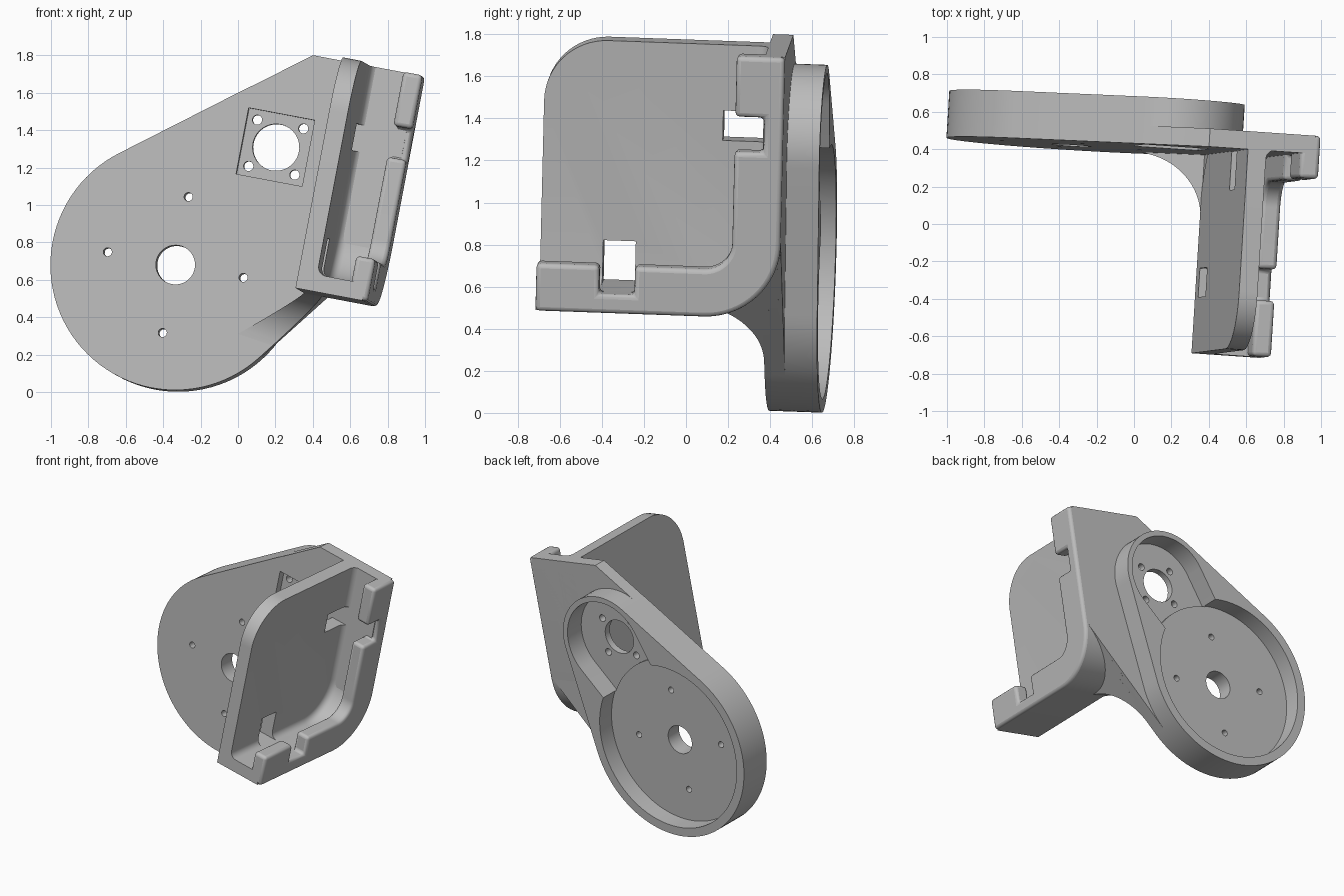
import bpy, bmesh
from math import sin, cos, radians, pi
from mathutils import Matrix, Vector
from mathutils.geometry import convex_hull_2d

if "Cube" in bpy.data.objects:
    bpy.data.objects.remove(bpy.data.objects["Cube"])

# The whole bracket stands slightly turned and tilted
depth = Vector((.062, .9975, -.036)).normalized()
up = Vector((.187, .024, .982))
up = (up - depth * up.dot(depth)).normalized()
side = depth.cross(up)
FRAME = Matrix((side, depth, up)).transposed().to_4x4()

grey = bpy.data.materials.new("plain grey")
grey.use_nodes = True
COLOUR = (.5, .5, .5, 1)
grey.diffuse_color = COLOUR
grey.node_tree.nodes["Principled BSDF"].inputs["Base Color"].default_value = COLOUR


def arc(cx, cy, r, a0, a1, n=16):
    angles = [radians(a0 + (a1 - a0) * i / n) for i in range(n + 1)]
    return [(cx + r * cos(a), cy + r * sin(a)) for a in angles]


def circle(c, r, n=64):
    return arc(c[0], c[1], r, 0, 360, n)[:-1]


def rect(x0, x1, y0, y1):
    return [(x0, y0), (x1, y0), (x1, y1), (x0, y1)]


def hull(pts):
    return [pts[i] for i in convex_hull_2d([Vector(p) for p in pts])]


def solid(name, rings):
    """Closed solid skinned through rings of equal length."""
    bm = bmesh.new()
    loops = [[bm.verts.new(p) for p in ring] for ring in rings]
    n = len(loops[0])
    for a, b in zip(loops, loops[1:]):
        for i in range(n):
            j = (i + 1) % n
            bm.faces.new((a[i], a[j], b[j], b[i]))
    bm.faces.new(loops[0][::-1])
    bm.faces.new(loops[-1])
    bmesh.ops.recalc_face_normals(bm, faces=bm.faces)
    mesh = bpy.data.meshes.new(name)
    bm.to_mesh(mesh)
    bm.free()
    mesh.materials.append(grey)
    obj = bpy.data.objects.new(name, mesh)
    bpy.context.collection.objects.link(obj)
    return obj


def in_depth(name, pts, a, b):
    return solid(name, [[(x, d, z) for x, z in pts] for d in (a, b)])


def sideways(name, pts, a, b):
    return solid(name, [[(s, y, z) for y, z in pts] for s in (a, b)])


def combine(obj, others, operation):
    for other in others:
        mod = obj.modifiers.new("combine", "BOOLEAN")
        mod.operation, mod.solver, mod.object = operation, "EXACT", other
        graph = bpy.context.evaluated_depsgraph_get()
        mesh = bpy.data.meshes.new_from_object(obj.evaluated_get(graph))
        obj.modifiers.clear()
        obj.data = mesh
        bpy.data.objects.remove(other)


def finish(obj):
    obj.matrix_world = FRAME
    bpy.ops.object.select_all(action="DESELECT")
    obj.select_set(True)
    bpy.context.view_layer.objects.active = obj
    bpy.ops.object.shade_smooth_by_angle(angle=radians(30))


# Main dimensions in the bracket's own frame
FRONT, BACK, RIM = .373, .47, .625
BIG, SMALL, SHAFT = (-.482, .615), (-.06, 1.325), (-.074, 1.333)
LEFT, RIGHT, LOW, TOP, NOSE = .245, .638, .587, 1.853, -.69
FLOOR, BEND = .092, .36
EDGE = (.6, .93)

# Mounting plate with the raised housing behind it
plate = in_depth("mounting_plate", hull(circle(BIG, .67, 96) + [
    (.032, TOP), (.6, TOP), EDGE]), FRONT, BACK)
housing = in_depth("housing", hull(circle(BIG, .67, 96) + circle(SMALL, .365)),
                   FRONT, RIM)
combine(plate, [housing], "UNION")

# Small pocket runs as a channel up to the round floor of the big pocket
toward = Vector(SMALL).lerp(Vector(BIG), .38)
channel_cut = in_depth("cut", hull(circle(SMALL, .325) + circle(toward, .28)),
                       FRONT + .1, 1)
big_floor = in_depth("cut", circle(BIG, .6, 96), 0, FRONT + .12)
combine(channel_cut, [big_floor], "DIFFERENCE")

# Pockets, square recess, shaft holes and screw holes
cuts = [channel_cut,
        in_depth("cut", circle(BIG, .605, 96), FRONT + .12, 1),
        in_depth("cut", rect(SHAFT[0] - .18, SHAFT[0] + .18,
                             SHAFT[1] - .18, SHAFT[1] + .18), .2, FRONT + .05),
        in_depth("cut", circle(BIG, .105, 48), .1, .9),
        in_depth("cut", circle(SHAFT, .125, 48), .1, .9)]
for centre, reach, turn, r in ((BIG, .37, 0, .023), (SHAFT, .178, pi / 4, .026)):
    for k in range(4):
        a = turn + k * pi / 2
        spot = (centre[0] + reach * cos(a), centre[1] + reach * sin(a))
        cuts.append(in_depth("cut", circle(spot, r, 20), .1, .9))
combine(plate, cuts, "DIFFERENCE")
finish(plate)

# Tray: L-shaped profile with a rounded lower back corner
outer = [(NOSE, LOW)] + arc(BACK - BEND, LOW + BEND, BEND, -90, 0) + [(BACK, TOP)]


def channel(t):
    inner = arc(BACK - BEND, LOW + BEND, BEND - t, 0, -90)
    return outer + [(BACK - t, TOP)] + inner + [(NOSE, LOW + t)]


# Floor and back with a rounded fillet against the wall
FILLET = .05
steps = [(LEFT, FLOOR + FILLET)]
for i in range(7):
    a = pi / 2 * i / 6
    steps.append((LEFT + .1 + FILLET * (1 - cos(a)), FLOOR + FILLET * (1 - sin(a))))
steps.append((RIGHT - .03, FLOOR))
tray = solid("tray", [[(s, y, z) for y, z in channel(t)] for s, t in steps])
wall = sideways("wall", outer + arc(NOSE + .3, TOP - .3, .3, 90, 180),
                LEFT, LEFT + .1)
combine(tray, [wall], "UNION")
windows = [sideways("cut", rect(-.392, -.237, LOW + FLOOR, .887), 0, .42),
           sideways("cut", rect(.165, BACK - FLOOR, 1.39, 1.535), 0, .42)]
combine(tray, windows, "DIFFERENCE")
finish(tray)

# Retaining lip with two gaps and softened edges
lip = sideways("retaining_lip", channel(.23), RIGHT - .105, RIGHT)
gaps = [sideways("cut", rect(-.39, -.22, LOW + FLOOR, 1), 0, 1),
        sideways("cut", rect(0, BACK - FLOOR, 1.39, 1.56), 0, 1)]
combine(lip, gaps, "DIFFERENCE")
soft = lip.modifiers.new("soft_edges", "BEVEL")
soft.width, soft.segments = .022, 3
soft.limit_method, soft.angle_limit = "ANGLE", radians(40)
finish(lip)

# Curved gusset joining the plate to the underside of the tray
low_a, low_b = Vector((-.084, .314)), Vector((.11, .287))
high_a, high_b = Vector((.248, .592)), Vector((.343, .592))
sections = []
for i in range(17):
    a = pi / 2 * i / 16
    t, d = sin(a), FRONT - .35 * (1 - cos(a))
    p, q = low_a.lerp(high_a, t), low_b.lerp(high_b, t)
    sections.append([(p.x, d, p.y), (q.x, d, q.y),
                     (q.x, FRONT + .03, q.y), (p.x, FRONT + .03, p.y)])
finish(solid("gusset", sections))

# Web filling the hollow between the rounded tray corner and the plate
web = sideways("corner_web", arc(BACK - BEND, LOW + BEND, BEND - .02, -90, 0)
               + [(BACK - .02, .59), (BACK - BEND, .59)], LEFT + .003, .6)
trim = in_depth("cut", [(.2, .5), tuple(high_b - Vector((.07, .092))),
                        tuple(high_b), EDGE, (.6, 1), (.2, 1)], 0, 1)
combine(web, [trim], "INTERSECT")
finish(web)
